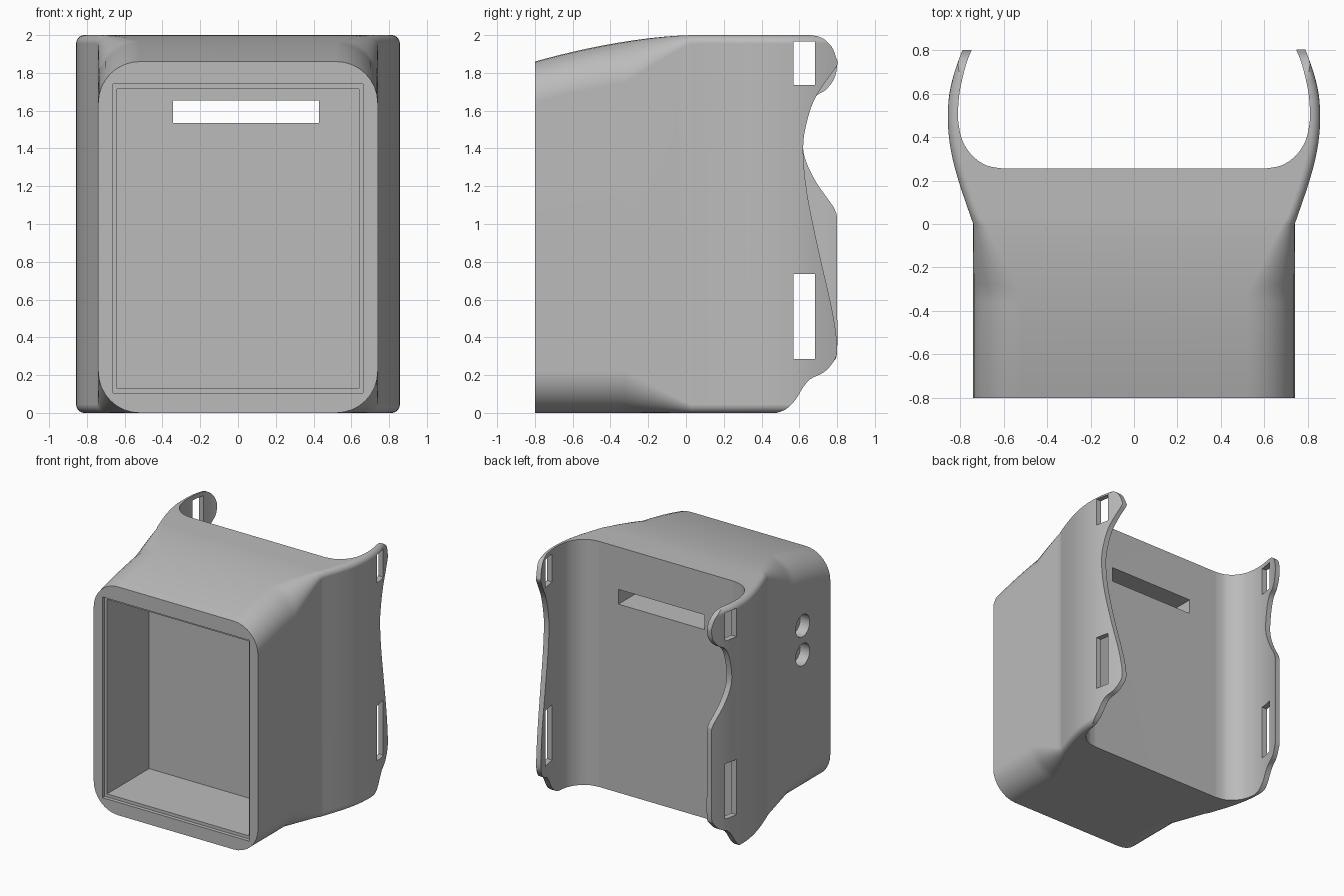
import bpy, bmesh, math
from mathutils import Vector

if "Cube" in bpy.data.objects:
    bpy.data.objects.remove(bpy.data.objects["Cube"], do_unlink=True)

grey = bpy.data.materials.new("plain grey")
grey.use_nodes = True
grey.diffuse_color = (0.5, 0.5, 0.5, 1)
grey.node_tree.nodes["Principled BSDF"].inputs["Base Color"].default_value = (0.5, 0.5, 0.5, 1)


def finish(bm, name):
    bmesh.ops.recalc_face_normals(bm, faces=bm.faces)
    mesh = bpy.data.meshes.new(name)
    bm.to_mesh(mesh)
    bm.free()
    obj = bpy.data.objects.new(name, mesh)
    bpy.context.collection.objects.link(obj)
    mesh.materials.append(grey)
    return obj


def loft(rings, name):
    """Skin a list of closed rings and cap both ends."""
    bm = bmesh.new()
    rows = [[bm.verts.new(p) for p in ring] for ring in rings]
    n = len(rows[0])
    for a, b in zip(rows, rows[1:]):
        for i in range(n):
            j = (i + 1) % n
            bm.faces.new((a[i], a[j], b[j], b[i]))
    bm.faces.new(rows[0])
    bm.faces.new(rows[-1])
    return finish(bm, name)


def smooth_path(points, steps=5):
    """Catmull-Rom curve through 2D points."""
    p = [Vector(q) for q in points]
    p = [p[0]] + p + [p[-1]]
    out = []
    for a, b, c, d in zip(p, p[1:], p[2:], p[3:]):
        for k in range(steps):
            t = k / steps
            out.append(b + (c - a) * t / 2 + (a * 2 - b * 5 + c * 4 - d) * t * t / 2
                       + (b * 3 - a - c * 3 + d) * t ** 3 / 2)
    return [tuple(q) for q in out] + [tuple(p[-1])]


def box(x0, x1, y0, y1, z0, z1, name):
    ring = [(x0, y0), (x1, y0), (x1, y1), (x0, y1)]
    return loft([[(x, y, z) for x, y in ring] for z in (z0, z1)], name)


def carve(target, cutter):
    mod = target.modifiers.new("cut", 'BOOLEAN')
    mod.operation = 'DIFFERENCE'
    mod.solver = 'EXACT'
    mod.object = cutter
    bpy.context.view_layer.objects.active = target
    bpy.ops.object.modifier_apply(modifier=mod.name)
    bpy.data.objects.remove(cutter, do_unlink=True)


# Housing: rounded rectangles lofted from the front rim to the flared wings
flare = smooth_path([(0, .74), (.1, .775), (.2, .808), (.3, .835), (.4, .852),
                     (.5, .857), (.6, .85), (.7, .826), (.8, .79), (.83, .777)], 3)


def section(y, width):
    top = 2 - .14 * max(0, (.05 - y) / .85) ** 1.7
    t = min(1, max(0, (y + .32) / .34))
    radius = .22 + (.045 - .22) * t
    ring = []
    for sx, sz, start in ((1, 1, 0), (-1, 1, 90), (-1, -1, 180), (1, -1, 270)):
        cx = sx * (width - radius)
        cz = top - radius if sz > 0 else radius
        for k in range(9):
            a = math.radians(start + k * 90 / 8)
            ring.append((cx + radius * math.cos(a), y, cz + radius * math.sin(a)))
    return ring


stations = [(-.8 + .04 * k, .74) for k in range(20)] + flare
housing = loft([section(y, w) for y, w in stations], "housing")

# Hollow between the wings, open at top, bottom and back
half = smooth_path([(.6, .255), (.68, .27), (.745, .315), (.788, .38), (.806, .45), (.81, .51),
                    (.805, .59), (.79, .67), (.768, .75), (.748, .8), (.735, .84)], 4) + [(.735, .95)]
outline = half + [(-x, y) for x, y in reversed(half)]
carve(housing, loft([[(x, y, z) for x, y in outline] for z in (-.2, 2.2)], "back_hollow"))

# Wing edges: shared lobe and foot, with a different middle on each side
lobe = [(.66, 2.0), (.72, 1.985), (.77, 1.94), (.795, 1.88), (.8, 1.84)]
foot = [(.8, .33), (.78, .27), (.73, .215), (.66, .18), (.62, .135), (.58, .07), (.53, .02), (.48, 0)]
left_mid = [(.74, 1.755), (.68, 1.66), (.64, 1.54), (.62, 1.4), (.64, 1.17), (.7, .87), (.76, .61), (.79, .45)]
right_mid = [(.785, 1.77), (.74, 1.71), (.685, 1.675), (.65, 1.61), (.626, 1.5), (.62, 1.4), (.64, 1.32),
             (.69, 1.22), (.76, 1.12), (.79, 1.07), (.8, 1.0), (.8, .6)]
for side, middle in ((1, left_mid), (-1, right_mid)):
    edge = smooth_path(lobe + middle + foot, 4)
    trim = [(1, 2.1), (.6, 2.1)] + edge + [(.44, -.1), (1, -.1)]
    carve(housing, loft([[(side * x, y, z) for y, z in trim] for x in (.3, 1.2)], "wing_trim"))

# Strap slots through both wings
for z0, z1 in ((.285, .735), (1.735, 1.965)):
    carve(housing, box(-1.2, 1.2, .57, .682, z0, z1, "strap_slot"))

# Front recess with a shallow stepped lip, and the slot behind it
carve(housing, box(-.64, .64, -1, -.23, .13, 1.715, "front_recess"))
carve(housing, box(-.662, .662, -1, -.77, .105, 1.74, "lip_step"))
carve(housing, box(-.345, .43, -.4, .4, 1.535, 1.655, "back_slot"))

# Two round blind holes in the right wall
for z in (1.17, 1.405):
    disc = [(.09 * math.cos(k * math.tau / 32), .09 * math.sin(k * math.tau / 32)) for k in range(32)]
    carve(housing, loft([[(x, a - .445, b + z) for a, b in disc] for x in (-.9, -.655)], "side_hole"))

# Soft shading with crisp cut edges
bpy.ops.object.select_all(action='DESELECT')
housing.select_set(True)
bpy.context.view_layer.objects.active = housing
bpy.ops.object.shade_smooth_by_angle(angle=math.radians(30))
weighted = housing.modifiers.new("even_normals", 'WEIGHTED_NORMAL')
weighted.keep_sharp = True
